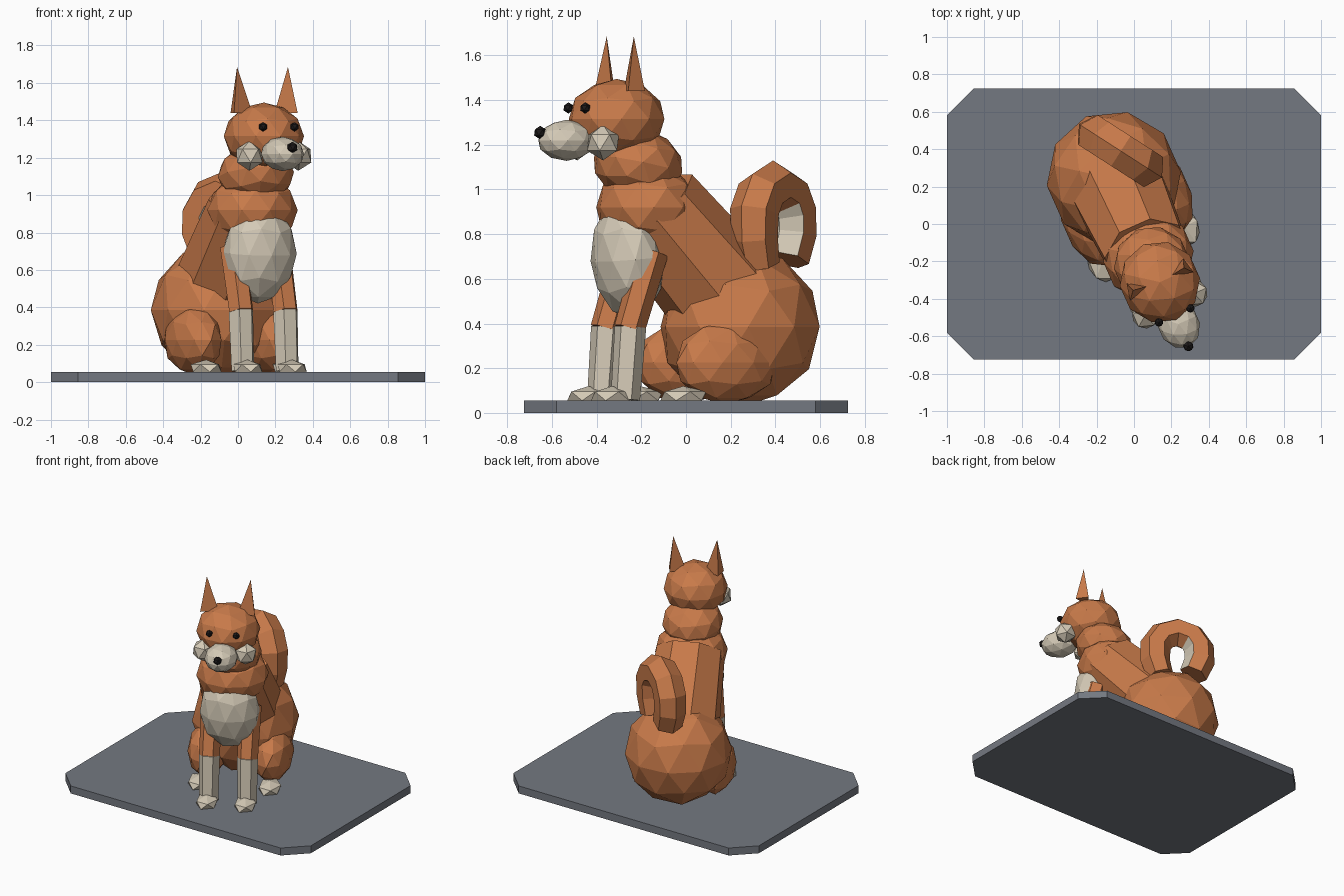
import bpy, bmesh, math
from mathutils import Vector, Matrix

if "Cube" in bpy.data.objects:
    bpy.data.objects.remove(bpy.data.objects["Cube"])

YAW = Matrix.Rotation(math.radians(24), 4, 'Z')   # the animal is turned on its base


def material(name, rgb):
    m = bpy.data.materials.new(name)
    m.diffuse_color = (*rgb, 1)
    m.use_nodes = True
    m.node_tree.nodes["Principled BSDF"].inputs["Base Color"].default_value = m.diffuse_color
    return m


ORANGE = material("orange_fur", (0.58, 0.195, 0.068))
CREAM = material("cream_fur", (0.66, 0.59, 0.47))
BLACK = material("black", (0.012, 0.01, 0.01))
SLATE = material("slate_base", (0.175, 0.19, 0.22))


def finish(name, bm, mats, turn=True):
    bmesh.ops.recalc_face_normals(bm, faces=bm.faces[:])
    if turn:
        bm.transform(YAW)
    me = bpy.data.meshes.new(name)
    bm.to_mesh(me)
    bm.free()
    for m in mats:
        me.materials.append(m)
    ob = bpy.data.objects.new(name, me)
    bpy.context.collection.objects.link(ob)
    return ob


def blob(name, loc, size, mat, sub=2, tilt=0):
    """Faceted ellipsoid, tilted about x."""
    bm = bmesh.new()
    bmesh.ops.create_icosphere(bm, subdivisions=sub, radius=1)
    bm.transform(Matrix.Translation(loc) @ Matrix.Rotation(math.radians(tilt), 4, 'X')
                 @ Matrix.Diagonal((*size, 1)))
    return finish(name, bm, [mat])


def tube(name, path, radii, sides, mats, side=(1, 0, 0), phase=0, turn=True, rule=None):
    """Faceted tube along a planar path; side is the normal of that plane."""
    bm = bmesh.new()
    side = Vector(side).normalized()
    pts = [Vector(p) for p in path]
    rings = []
    for i, (p, r) in enumerate(zip(pts, radii)):
        t = (pts[min(i + 1, len(pts) - 1)] - pts[max(i - 1, 0)]).normalized()
        up = side.cross(t)
        ring = []
        for k in range(sides):
            a = phase + 2 * math.pi * k / sides
            ring.append(bm.verts.new(p + r * (math.cos(a) * side + math.sin(a) * up)))
        rings.append(ring)
    for i in range(len(rings) - 1):
        for k in range(sides):
            n = (k + 1) % sides
            f = bm.faces.new((rings[i][k], rings[i][n], rings[i + 1][n], rings[i + 1][k]))
            if rule:
                f.material_index = rule(i, k)
    bm.faces.new(rings[0])
    bm.faces.new(rings[-1])
    return finish(name, bm, mats, turn)


# Base slab with cut corners
bm = bmesh.new()
X, Y, C = 1.0, 0.725, 0.145
outline = [(X - C, -Y), (X, -Y + C), (X, Y - C), (X - C, Y),
           (-X + C, Y), (-X, Y - C), (-X, -Y + C), (-X + C, -Y)]
slab = bm.faces.new([bm.verts.new((x, y, 0)) for x, y in outline])
top = bmesh.ops.extrude_face_region(bm, geom=[slab])["geom"]
bmesh.ops.translate(bm, vec=(0, 0, 0.055),
                    verts=[v for v in top if isinstance(v, bmesh.types.BMVert)])
if not slab.is_valid or len(bm.faces) < 10:
    bm.faces.new([v for v in bm.verts if v.co.z == 0])
finish("base", bm, [SLATE], turn=False)

# Body
blob("rump", (0, 0.265, 0.385), (0.36, 0.365, 0.36), ORANGE)
tube("torso", [(0, -0.17, 0.92), (0, 0.24, 0.47)], [0.235, 0.27], 8, [ORANGE],
     phase=math.pi / 8)
blob("chest", (0, -0.19, 0.92), (0.245, 0.23, 0.2), ORANGE)
blob("bib", (0, -0.285, 0.69), (0.205, 0.16, 0.27), CREAM, tilt=5)
blob("neck", (0, -0.235, 1.11), (0.205, 0.205, 0.165), ORANGE, tilt=-12)

# Head
blob("head", (0, -0.34, 1.315), (0.215, 0.22, 0.18), ORANGE)
blob("snout", (0, -0.585, 1.22), (0.112, 0.135, 0.092), CREAM)
blob("nose", (0, -0.715, 1.255), (0.03, 0.03, 0.03), BLACK, 1)

# Mirrored parts
for s, label in ((-1, "right"), (1, "left")):
    blob(label + "_eye", (s * 0.092, -0.535, 1.365), (0.025, 0.025, 0.025), BLACK, 1)
    blob(label + "_cheek", (s * 0.143, -0.47, 1.21), (0.08, 0.08, 0.08), CREAM, 1)

    # three-sided ear
    bm = bmesh.new()
    a, b, c, tip = [bm.verts.new((s * x, y, z)) for x, y, z in (
        (0.065, -0.334, 1.44), (0.166, -0.275, 1.44),
        (0.186, -0.366, 1.44), (0.149, -0.322, 1.685))]
    for f in ((a, b, c), (a, b, tip), (b, c, tip), (c, a, tip)):
        bm.faces.new(f)
    finish(label + "_ear", bm, [ORANGE])

    # front leg with cream sock and paw
    tube(label + "_upper_front_leg", [(s * 0.13, -0.225, 0.72), (s * 0.13, -0.335, 0.375)],
         [0.075, 0.07], 6, [ORANGE])
    tube(label + "_lower_front_leg", [(s * 0.13, -0.33, 0.385), (s * 0.13, -0.355, 0.06)],
         [0.071, 0.066], 6, [CREAM])
    blob(label + "_front_paw", (s * 0.13, -0.42, 0.075), (0.082, 0.11, 0.045), CREAM, 1)

    # hind leg
    blob(label + "_thigh", (s * 0.22, 0.1, 0.225), (0.135, 0.245, 0.185), ORANGE)
    blob(label + "_hind_paw", (s * 0.24, -0.12, 0.075), (0.085, 0.12, 0.045), CREAM, 1)

# Tail: curled six-sided tube with a cream underside near the tip
out = Vector((-0.84, 0.54, 0)).normalized()
centre = Vector((-0.07, 0.39, 0.86))
arc = [(-0.12, -0.2), (-0.155, -0.08)]
arc += [(-0.16 * math.cos(math.radians(a)), 0.16 * math.sin(math.radians(a)))
        for a in (15, 50, 90, 130, 165)]
arc += [(0.16, -0.06), (0.115, -0.175)]
path = [centre + out * s + Vector((0, 0, z)) for s, z in arc]
side = out.cross(Vector((0, 0, 1)))
up = side.cross(Vector((0, 0, 1)))
inner = (1, 2) if up.dot(out) > 0 else (4, 5)
# the two facets meeting on the inside of the curl
tail_r = [0.095, 0.105] + [0.11] * 5 + [0.108, 0.1]
start_up = side.cross((path[1] - path[0]).normalized())
inner = (0, 1, 2) if start_up.dot(out) > 0 else (3, 4, 5)
phase = math.pi / 6
pair = (0, 1) if inner[0] == 0 else (3, 4)
tube("tail", path, tail_r, 6, [ORANGE, CREAM], side=side, phase=phase, turn=False,
     rule=lambda i, k: 1 if i >= 5 and k in pair else 0)
